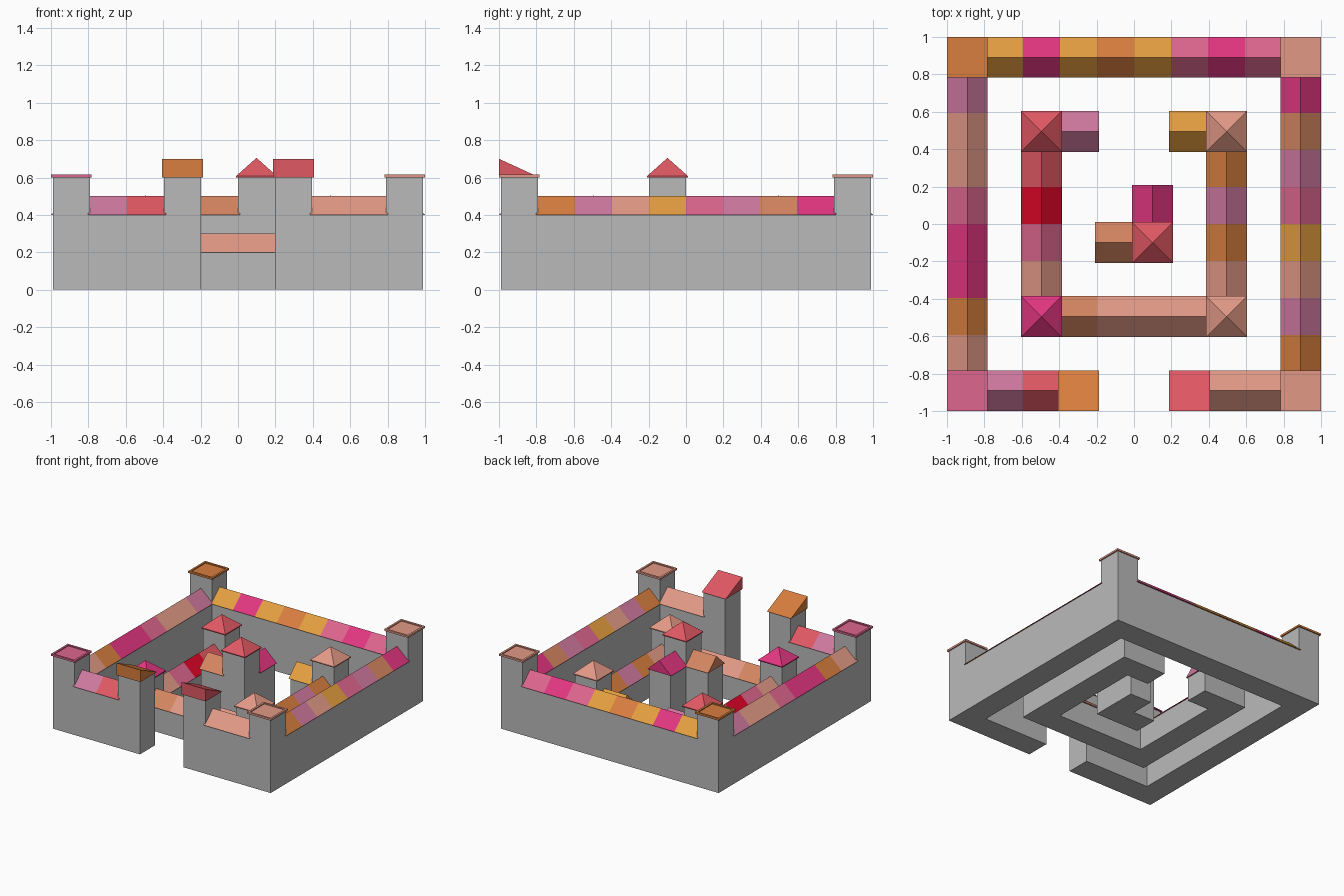
import bpy, bmesh

if "Cube" in bpy.data.objects:
    bpy.data.objects.remove(bpy.data.objects["Cube"])

U = 0.198      # size of one plan cell
OV = 0.010     # roof overhang
R = U / 2 + OV # roof half width


def mat(name, r, g, b):
    m = bpy.data.materials.new(name)
    lin = [((c / 255 + 0.055) / 1.055) ** 2.4 if c > 10 else c / 255 / 12.92 for c in (r, g, b)]
    m.diffuse_color = (*lin, 1)
    m.use_nodes = True
    m.node_tree.nodes["Principled BSDF"].inputs["Base Color"].default_value = m.diffuse_color
    return m


M = {
    "G": mat("stone grey", 186, 186, 186),
    "R": mat("red", 224, 88, 99),
    "S": mat("salmon", 226, 153, 134),
    "M": mat("mauve", 206, 120, 158),
    "P": mat("pink", 221, 102, 142),
    "H": mat("hot pink", 226, 54, 128),
    "O": mat("orange", 216, 126, 62),
    "Y": mat("yellow", 228, 158, 64),
    "C": mat("copper", 212, 133, 97),
    "K": mat("crimson", 222, 5, 40),
}


def finish(bm, name, m):
    bmesh.ops.recalc_face_normals(bm, faces=bm.faces)
    me = bpy.data.meshes.new(name)
    bm.to_mesh(me)
    bm.free()
    me.materials.append(M[m])
    ob = bpy.data.objects.new(name, me)
    bpy.context.collection.objects.link(ob)
    return ob


def prism(name, pts, vec, m):
    """Extrude a closed 3D outline along vec."""
    bm = bmesh.new()
    f = bm.faces.new([bm.verts.new(p) for p in pts])
    ext = bmesh.ops.extrude_face_region(bm, geom=[f], use_keep_orig=True)
    bmesh.ops.translate(bm, vec=vec, verts=[v for v in ext["geom"] if isinstance(v, bmesh.types.BMVert)])
    return finish(bm, name, m)


def wall(name, cells, z0, z1):
    prism(name, [(x * U, y * U, z0) for x, y in cells], (0, 0, z1 - z0), "G")


def tower(name, i, j, z0, z1):
    """Square tower on the cell whose lower left corner is (i, j)."""
    wall(name, [(i, j), (i + 1, j), (i + 1, j + 1), (i, j + 1)], z0, z1)


def square(bm, cx, cy, r, z):
    return [bm.verts.new((cx + a * r, cy + b * r, z)) for a, b in ((-1, -1), (1, -1), (1, 1), (-1, 1))]


def stacked_roof(name, i, j, rings, m, apex=None):
    """Square rings joined upward, ending in a point or a flat."""
    cx, cy = (i + .5) * U, (j + .5) * U
    bm = bmesh.new()
    loops = [square(bm, cx, cy, r, z) for r, z in rings]
    bm.faces.new(loops[0])
    for a, b in zip(loops, loops[1:]):
        for k in range(4):
            bm.faces.new((a[k], a[(k + 1) % 4], b[(k + 1) % 4], b[k]))
    if apex:
        top = bm.verts.new((cx, cy, apex))
        for k in range(4):
            bm.faces.new((loops[-1][k], loops[-1][(k + 1) % 4], top))
    else:
        bm.faces.new(loops[-1])
    finish(bm, name, m)


def pyramid(name, i, j, z, m):
    stacked_roof(name, i, j, [(R, z), (R, z + .008)], m, z + .105)


def cap(name, i, j, z, m):
    stacked_roof(name, i, j, [(R, z), (R, z + .015), (R - .016, z + .015), (R - .016, z + .007)], m)


def gable_run(name, i, j, axis, z, colours):
    """Row of gable roofs, one letter per cell, along +x or +y."""
    n = len(colours)
    k = 0
    while k < n:
        e = k
        while e < n and colours[e] == colours[k]:
            e += 1
        start = (i if axis == "x" else j) + k
        a = start * U - (OV if k == 0 else 0)
        b = (start + e - k) * U + (OV if e == n else 0)
        c = ((j if axis == "x" else i) + .5) * U
        prof = [(c - R, z), (c + R, z), (c, z + .1)]
        if axis == "x":
            prism(name, [(a, p, q) for p, q in prof], (b - a, 0, 0), colours[k])
        else:
            prism(name, [(p, a, q) for p, q in prof], (0, b - a, 0), colours[k])
        k = e


# Wall footprints: outer ring, inner court, central keep
wall("outer_wall", [(-5, -5), (-1, -5), (-1, -4), (-4, -4), (-4, 4), (4, 4), (4, -4), (1, -4),
                    (1, -5), (5, -5), (5, 5), (-5, 5)], 0, .4)
wall("inner_wall", [(-3, -3), (3, -3), (3, 3), (1, 3), (1, 2), (2, 2), (2, -2), (-2, -2),
                    (-2, 2), (-1, 2), (-1, 3), (-3, 3)], 0, .2)
wall("keep_wall", [(-1, -1), (1, -1), (1, 1), (0, 1), (0, 0), (-1, 0)], 0, .4)

# Outer corner towers with rimmed flat caps
for i, j, m in ((-5, -5, "P"), (4, -5, "S"), (-5, 4, "O"), (4, 4, "S")):
    tower("corner_tower", i, j, .4, .6)
    cap("corner_tower_cap", i, j, .6, m)

# Inner corner towers with pyramid roofs
for i, j, m in ((-3, -3, "H"), (2, -3, "S"), (-3, 2, "R"), (2, 2, "S")):
    tower("inner_tower", i, j, .2, .4)
    pyramid("inner_tower_roof", i, j, .4, m)

# Keep tower
tower("keep_tower", 0, -1, .4, .6)
pyramid("keep_tower_roof", 0, -1, .6, "R")

# Gate towers with roofs sloping back
for i, m in ((-2, "O"), (1, "R")):
    tower("gate_tower", i, -5, .4, .6)
    x, y0, y1 = i * U - OV, -5 * U - OV, -4 * U + OV
    prism("gate_roof", [(x, y0, .6), (x, y1, .6), (x, y0, .7)], (2 * R, 0, 0), m)

# Gable roofs on the walls
gable_run("back_wall_roof", -4, 4, "x", .4, "YHYOYPHP")
gable_run("left_wall_roof", -5, -4, "y", .4, "SOHHPSSM")
gable_run("right_wall_roof", 4, -4, "y", .4, "OMSYPMCH")
gable_run("front_wall_roof", -4, -5, "x", .4, "MR")
gable_run("front_wall_roof", 2, -5, "x", .4, "SS")
gable_run("inner_front_roof", -2, -3, "x", .2, "CSSS")
gable_run("inner_left_roof", -3, -2, "y", .2, "SPKR")
gable_run("inner_right_roof", 2, -2, "y", .2, "SOMO")
gable_run("inner_back_roof", -2, 2, "x", .2, "M")
gable_run("inner_back_roof", 1, 2, "x", .2, "Y")
gable_run("keep_wing_roof", -1, -1, "x", .4, "C")
gable_run("keep_wing_roof", 0, 0, "y", .4, "H")
